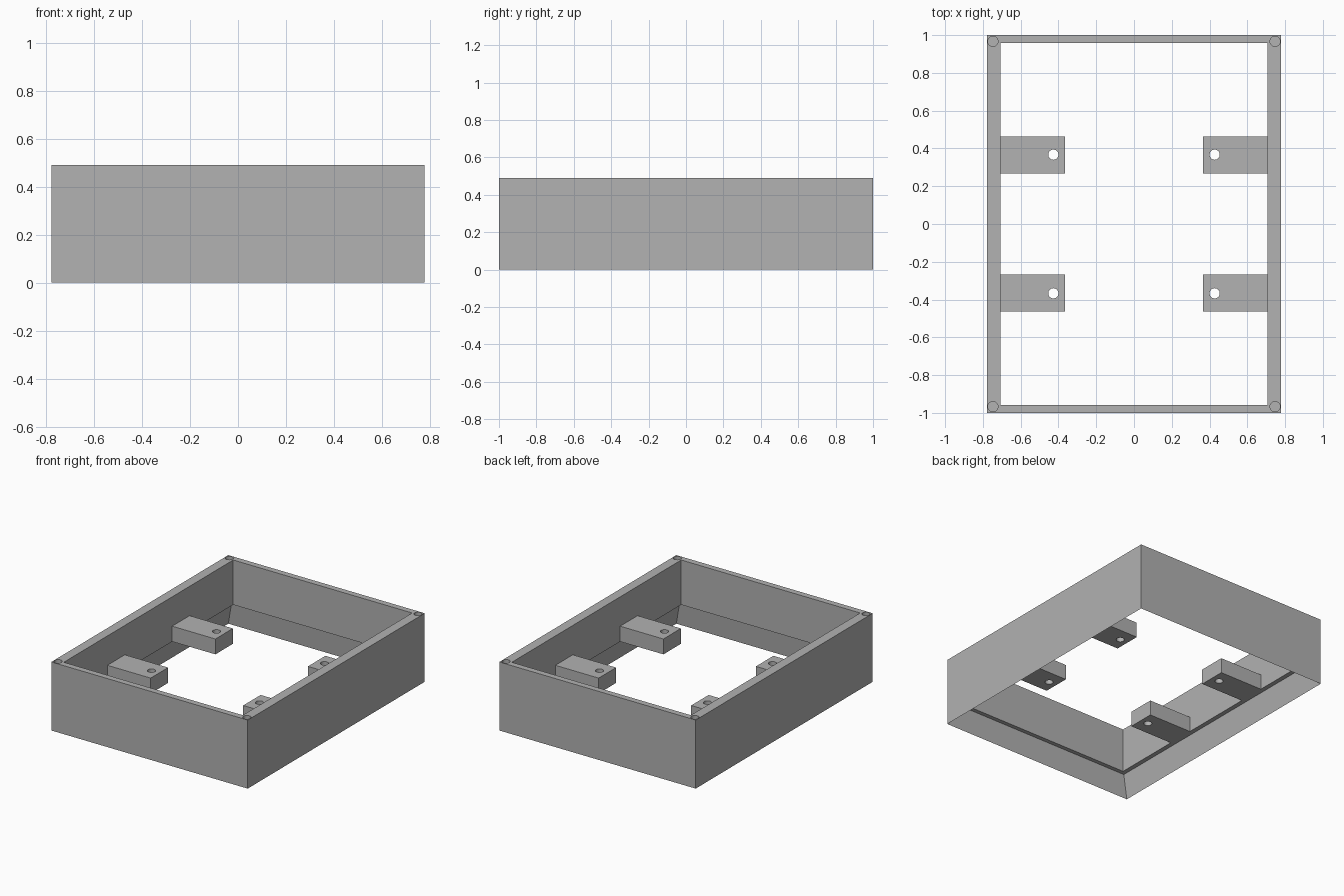
import bpy
import bmesh

cube = bpy.data.objects.get("Cube")
if cube:
    bpy.data.objects.remove(cube, do_unlink=True)

# Overall sizes
HALF_X, HALF_Y, HEIGHT = 0.777, 1.0, 0.49
INNER_X, INNER_Y = 0.708, 0.957
LEDGE_Z = 0.17
TAB_TOP = 0.28
HOLE_R = 0.027

grey = bpy.data.materials.new("plain grey")
grey.use_nodes = True
grey.diffuse_color = (0.445, 0.445, 0.445, 1)
grey.node_tree.nodes["Principled BSDF"].inputs["Base Color"].default_value = grey.diffuse_color


def add_object(name, bm):
    bmesh.ops.recalc_face_normals(bm, faces=bm.faces)
    mesh = bpy.data.meshes.new(name)
    bm.to_mesh(mesh)
    bm.free()
    mesh.materials.append(grey)
    obj = bpy.data.objects.new(name, mesh)
    bpy.context.collection.objects.link(obj)
    return obj


def drill(obj, x, y, bottom, top):
    """Cut a round vertical hole and smooth its wall."""
    bpy.ops.mesh.primitive_cylinder_add(
        vertices=32, radius=HOLE_R, depth=top - bottom,
        location=(x, y, (top + bottom) / 2))
    cutter = bpy.context.object
    cutter.hide_render = True
    cutter.data.materials.append(grey)
    mod = obj.modifiers.new("hole", 'BOOLEAN')
    mod.operation = 'DIFFERENCE'
    mod.solver = 'EXACT'
    mod.object = cutter
    bpy.ops.object.select_all(action='DESELECT')
    obj.select_set(True)
    bpy.context.view_layer.objects.active = obj
    bpy.ops.object.modifier_apply(modifier=mod.name)
    bpy.data.objects.remove(cutter, do_unlink=True)
    bpy.ops.object.shade_smooth_by_angle()


# Wall frame: a rectangular profile sweep with a flared lower rim and a ledge
profile = [
    (HALF_X, HALF_Y, 0),
    (HALF_X, HALF_Y, HEIGHT),
    (INNER_X, INNER_Y, HEIGHT),
    (INNER_X, INNER_Y, LEDGE_Z),
    (0.74, 0.987, LEDGE_Z),
]
bm = bmesh.new()
rings = [[bm.verts.new((sx * x, sy * y, z))
          for sx, sy in ((-1, -1), (1, -1), (1, 1), (-1, 1))]
         for x, y, z in profile]
for a, b in zip(rings, rings[1:] + rings[:1]):
    for i in range(4):
        j = (i + 1) % 4
        bm.faces.new((a[i], a[j], b[j], b[i]))
frame = add_object("wall_frame", bm)

# Blind screw holes in the top corners
for sx in (-1, 1):
    for sy in (-1, 1):
        drill(frame, sx * 0.747, sy * 0.967, HEIGHT - 0.2, HEIGHT + 0.05)

# Four mounting tabs on the side walls, each with a through hole
TAB_END = 0.366
for sx, side in ((-1, "right"), (1, "left")):
    for sy, end in ((-1, "front"), (1, "back")):
        bm = bmesh.new()
        bmesh.ops.create_cube(bm, size=1)
        bmesh.ops.scale(bm, verts=bm.verts,
                        vec=(INNER_X - TAB_END, 0.197, TAB_TOP - LEDGE_Z))
        bmesh.ops.translate(bm, verts=bm.verts,
                            vec=(sx * (INNER_X + TAB_END) / 2, sy * 0.366,
                                 (TAB_TOP + LEDGE_Z) / 2))
        tab = add_object(f"{end}_{side}_mounting_tab", bm)
        drill(tab, sx * 0.427, sy * 0.367, LEDGE_Z - 0.05, TAB_TOP + 0.05)
